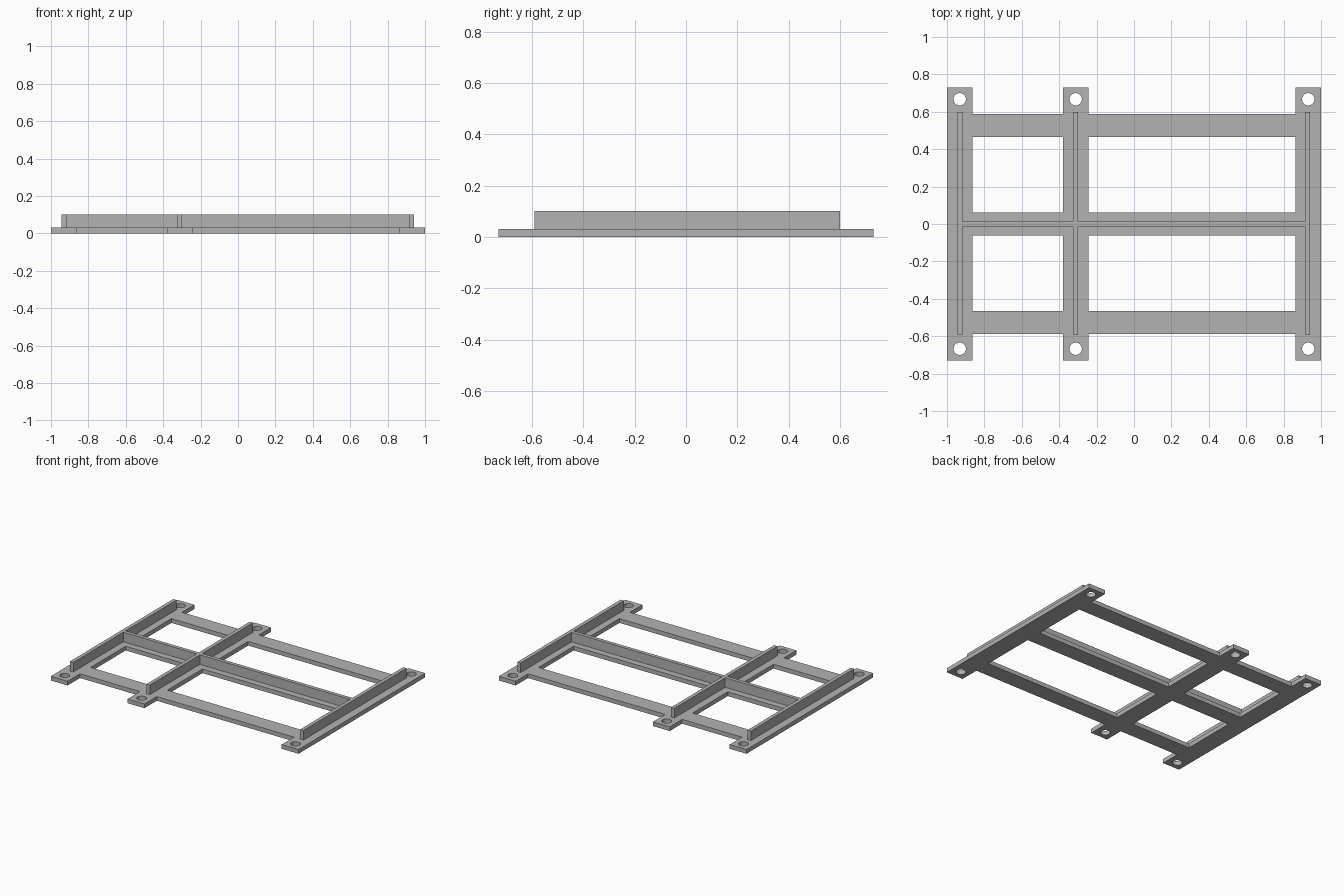
import bpy
import bmesh

old = bpy.data.objects.get("Cube")
if old:
    bpy.data.objects.remove(old, do_unlink=True)

grey = bpy.data.materials.new("plain grey")
grey.use_nodes = True
colour = (0.45, 0.45, 0.45, 1)
grey.diffuse_color = colour
grey.node_tree.nodes["Principled BSDF"].inputs["Base Color"].default_value = colour


def rect_union(name, rects, z0, z1):
    """Extrude the union of (x0, x1, y0, y1) rectangles into one clean solid."""
    xs = sorted({v for r in rects for v in r[:2]})
    ys = sorted({v for r in rects for v in r[2:]})
    bm = bmesh.new()
    for xa, xb in zip(xs, xs[1:]):
        for ya, yb in zip(ys, ys[1:]):
            cx, cy = (xa + xb) / 2, (ya + yb) / 2
            if any(r[0] < cx < r[1] and r[2] < cy < r[3] for r in rects):
                bm.faces.new([bm.verts.new((x, y, z0)) for x, y in
                              ((xa, ya), (xb, ya), (xb, yb), (xa, yb))])
    bmesh.ops.remove_doubles(bm, verts=bm.verts, dist=0.0001)
    top = bmesh.ops.extrude_face_region(bm, geom=bm.faces[:])["geom"]
    bmesh.ops.translate(bm, vec=(0, 0, z1 - z0),
                        verts=[v for v in top if isinstance(v, bmesh.types.BMVert)])
    bmesh.ops.recalc_face_normals(bm, faces=bm.faces)
    mesh = bpy.data.meshes.new(name)
    bm.to_mesh(mesh)
    bm.free()
    mesh.materials.append(grey)
    obj = bpy.data.objects.new(name, mesh)
    bpy.context.collection.objects.link(obj)
    return obj


post_x = (-0.932, -0.312, 0.932)
bar_y = (-0.527, 0, 0.527)
thick, top = 0.031, 0.101
rib = 0.0135

# Flat base frame: three long straps crossed by three bars
straps = [(x - 0.068, x + 0.068, -0.73, 0.73) for x in post_x]
bars = [(post_x[0], post_x[-1], y - 0.061, y + 0.061) for y in bar_y]
frame = rect_union("base_frame", straps + bars, 0, thick)

# Bolt holes at both ends of each strap
bm = bmesh.new()
for x in post_x:
    for y in (-0.667, 0.667):
        drill = bmesh.ops.create_cone(bm, cap_ends=True, segments=32, radius1=0.033,
                                      radius2=0.033, depth=0.2)
        bmesh.ops.translate(bm, verts=drill["verts"], vec=(x, y, 0))
mesh = bpy.data.meshes.new("hole_cutter")
bm.to_mesh(mesh)
bm.free()
mesh.materials.append(grey)
cutter = bpy.data.objects.new("hole_cutter", mesh)
bpy.context.collection.objects.link(cutter)
cutter.hide_render = True

cut = frame.modifiers.new("bolt_holes", "BOOLEAN")
cut.operation = "DIFFERENCE"
cut.solver = "EXACT"
cut.object = cutter
bpy.context.view_layer.objects.active = frame
bpy.ops.object.modifier_apply(modifier=cut.name)
bpy.data.objects.remove(cutter, do_unlink=True)

# Upright stiffening ribs on the straps and the middle bar
uprights = [(x - rib, x + rib, -0.59, 0.60) for x in (-0.930, -0.312, 0.928)]
spine = [(-0.930, 0.928, -rib, rib)]
rect_union("stiffening_ribs", uprights + spine, thick, top)
